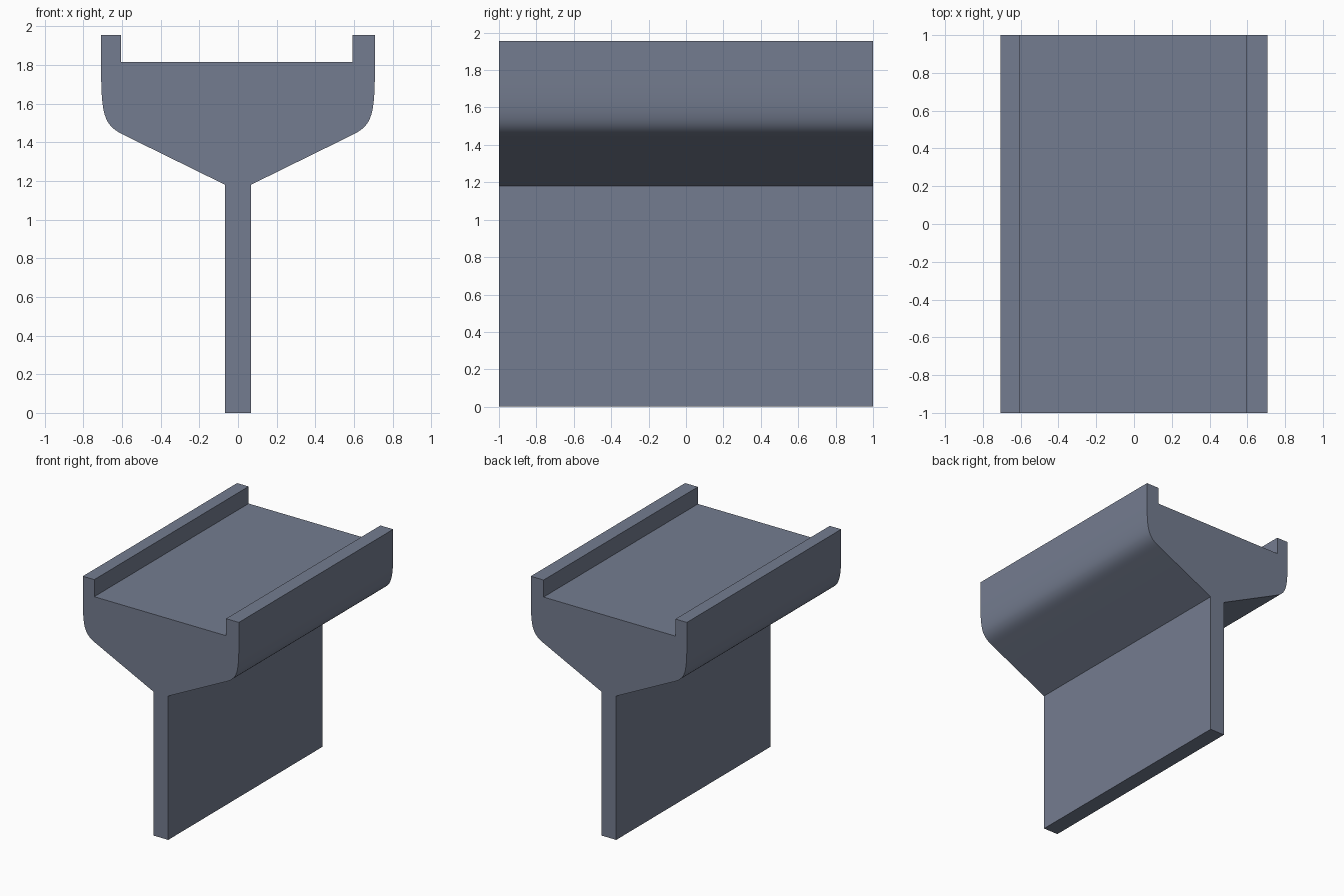
import bpy, bmesh
from mathutils import Vector
from mathutils.geometry import interpolate_bezier

if "Cube" in bpy.data.objects:
    bpy.data.objects.remove(bpy.data.objects["Cube"])

HALF_LEN = 1.0
OUTER, STEM = 0.708, 0.067
TOP, FLOOR, NECK = 1.955, 1.815, 1.18
LIP_LEFT, LIP_RIGHT = -0.604, 0.592


# Right flank: stem foot, neck, sloped underside, rounded shoulder, lip top
def flank():
    curve = interpolate_bezier(Vector((0.59, 1.437)), Vector((0.69, 1.486)),
                               Vector((OUTER, 1.53)), Vector((OUTER, 1.78)), 14)
    return ([(STEM, 0), (STEM, NECK)] + [(p.x, p.y) for p in curve]
            + [(OUTER, TOP)])


right = flank()
left = [(-x, z) for x, z in reversed(right)]
channel = [(LIP_RIGHT, TOP), (LIP_RIGHT, FLOOR), (LIP_LEFT, FLOOR), (LIP_LEFT, TOP)]
profile = right + channel + left

# Extrude the cross-section along y
bm = bmesh.new()
face = bm.faces.new([bm.verts.new((x, -HALF_LEN, z)) for x, z in profile])
ext = bmesh.ops.extrude_face_region(bm, geom=[face], use_keep_orig=True)
moved = [g for g in ext["geom"] if isinstance(g, bmesh.types.BMVert)]
bmesh.ops.translate(bm, verts=moved, vec=(0, 2 * HALF_LEN, 0))
bmesh.ops.recalc_face_normals(bm, faces=bm.faces)

mesh = bpy.data.meshes.new("channel_beam")
bm.to_mesh(mesh)
bm.free()
beam = bpy.data.objects.new("channel_beam", mesh)
bpy.context.collection.objects.link(beam)

# Slate blue-grey surface
slate = bpy.data.materials.new("slate")
slate.diffuse_color = (0.175, 0.203, 0.277, 1)
slate.use_nodes = True
slate.node_tree.nodes["Principled BSDF"].inputs["Base Color"].default_value = slate.diffuse_color
mesh.materials.append(slate)

# Smooth shoulders, crisp edges elsewhere
bpy.context.view_layer.objects.active = beam
beam.select_set(True)
bpy.ops.object.shade_smooth_by_angle(angle=0.4)
